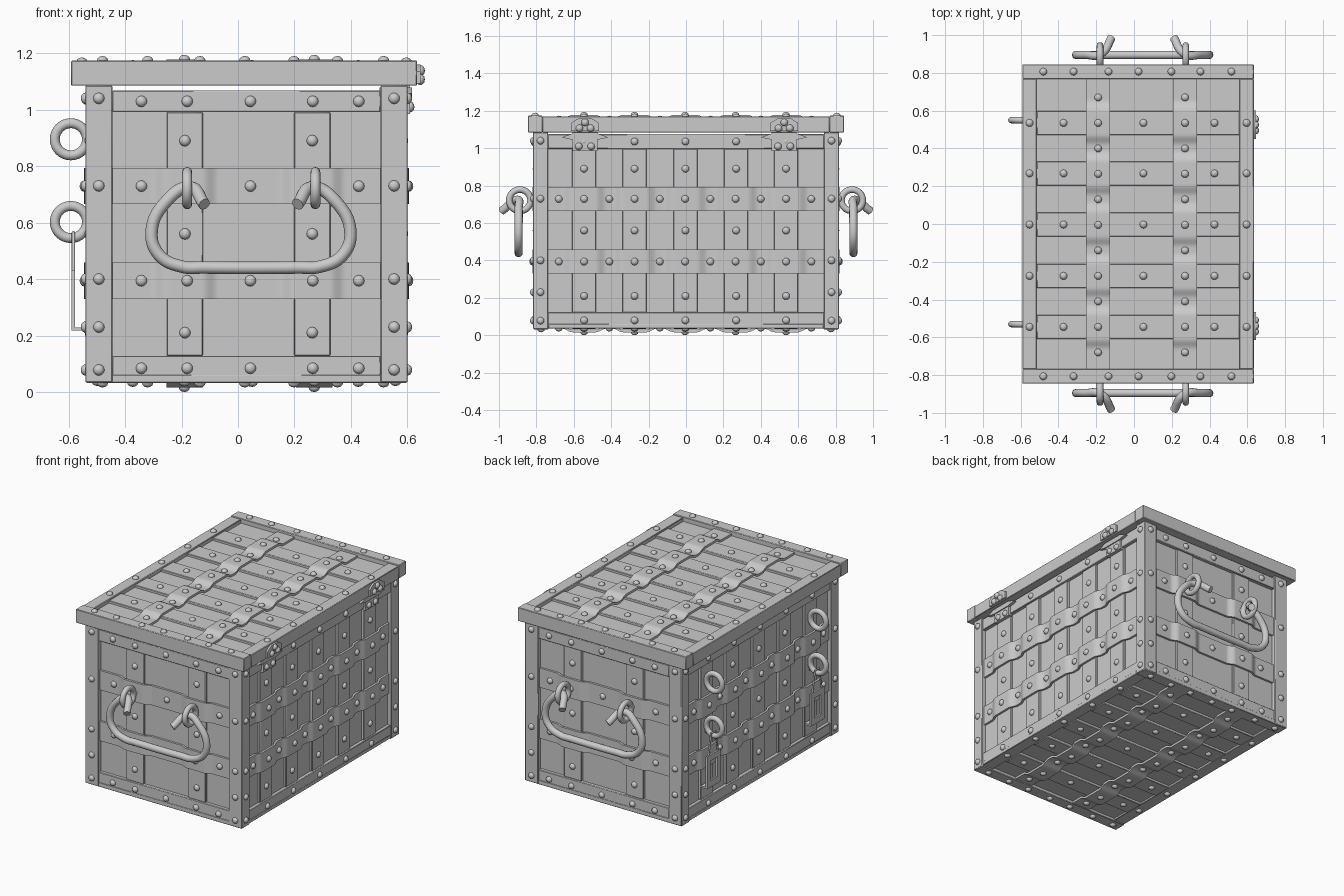
import bpy, bmesh, math
from mathutils import Matrix, Vector

if "Cube" in bpy.data.objects:
    bpy.data.objects.remove(bpy.data.objects["Cube"])

X, Y, Z = Vector((1, 0, 0)), Vector((0, 1, 0)), Vector((0, 0, 1))


def frame(u, v, n, origin):
    """Local wall frame: u along, v across, n outward."""
    m = Matrix((u, v, n)).transposed().to_4x4()
    m.translation = origin
    return m


def finish(name, bm, m=Matrix(), bevel=0.0):
    bmesh.ops.transform(bm, matrix=m, verts=bm.verts)
    bmesh.ops.recalc_face_normals(bm, faces=bm.faces)
    me = bpy.data.meshes.new(name)
    bm.to_mesh(me)
    bm.free()
    ob = bpy.data.objects.new(name, me)
    bpy.context.collection.objects.link(ob)
    if bevel:
        mod = ob.modifiers.new("edge", 'BEVEL')
        mod.width, mod.segments = bevel, 1
    return ob


def box(bm, u0, u1, v0, v1, n0, n1):
    m = Matrix.Translation(((u0 + u1) / 2, (v0 + v1) / 2, (n0 + n1) / 2))
    bmesh.ops.create_cube(bm, size=1, matrix=m @ Matrix.Diagonal((u1 - u0, v1 - v0, n1 - n0, 1)))


def rivet(bm, u, v, n):
    m = Matrix.Translation((u, v, n)) @ Matrix.Diagonal((0.02, 0.02, 0.016, 1))
    bmesh.ops.create_uvsphere(bm, u_segments=12, v_segments=6, radius=1, matrix=m)


def wall(name, m, u0, u1, v0, v1, ue, ve, straps, bands, bar_u, post_v,
         strap_v, band_u, depth=0.03, lo=0.0, hi=0.0, lift=0.0):
    """Panel, border frame, straps, wavy bands over the straps, and rivets."""
    w = 0.064
    a0, a1, b0, b1 = u0 + ue, u1 - ue, v0 + lo, v1 - hi

    def height(u):
        d = min(abs(u - s) for s in straps)
        t = max(0, min(1, (0.118 - d) / 0.055))
        return lift - 0.016 + 0.02 * t * t * (3 - 2 * t)

    panel = bmesh.new()
    box(panel, u0 + 0.02, u1 - 0.02, b0 + 0.01, b1 - 0.004, -0.05, lift - 0.03)
    finish(name + "_panel", panel, m)

    edge = bmesh.new()
    for p, q in ((u0, a0), (a1, u1)):
        box(edge, p, q, v0, v1, -depth, 0)
    for p, q in ((b0, v0 + ve), (v1 - ve, b1)):
        box(edge, a0, a1, p, q, -depth, -0.005)
    finish(name + "_border", edge, m, 0.003)

    bars = bmesh.new()
    for s in straps:
        box(bars, s - w, s + w, v0 + ve, v1 - ve, -0.035, lift - 0.014)
    finish(name + "_straps", bars, m, 0.003)

    wave = bmesh.new()
    steps = 120
    for b in bands:
        rings = []
        for i in range(steps + 1):
            u = a0 + (a1 - a0) * i / steps
            h = height(u)
            rings.append([wave.verts.new(c) for c in (
                (u, b - w, h), (u, b + w, h), (u, b + w, h - 0.014), (u, b - w, h - 0.014))])
        for r, s in zip(rings, rings[1:]):
            for k in range(4):
                j = (k + 1) % 4
                wave.faces.new((r[k], r[j], s[j], s[k]))
        wave.faces.new(rings[0])
        wave.faces.new(rings[-1])
    finish(name + "_bands", wave, m)

    dots = bmesh.new()
    for v in ((b0 + v0 + ve) / 2, (b1 + v1 - ve) / 2):
        for u in bar_u:
            rivet(dots, u, v, -0.005)
    for u in (u0 + ue / 2, u1 - ue / 2):
        for v in post_v:
            rivet(dots, u, v, 0)
    for s in straps:
        for v in strap_v:
            rivet(dots, s, v, lift - 0.014)
    for b in bands:
        for u in band_u:
            rivet(dots, u, b, height(u))
    finish(name + "_rivets", dots, m)


long5 = [-0.545, -0.275, -0.003, 0.268, 0.535]
long11 = [-0.68 + 0.135 * i for i in range(11)]
short5 = [-0.342, -0.18, 0.044, 0.265, 0.428]
cross7 = [-0.48, -0.32, -0.135, 0.024, 0.198, 0.352, 0.516]
post5 = [0.078, 0.23, 0.40, 0.73, 1.04]
side_bands = [0.729, 0.394]
strap3 = [0.21, 0.56, 0.89]
top3 = [-0.373, 0.05, 0.426]

# End walls, long walls, lid and bottom
for name, s in (("front", -1), ("back", 1)):
    wall(name, frame(X, Z, Y * s, Y * s * 0.818), -0.541, 0.601, 0.034, 1.085, 0.096, 0.094,
         [-0.188, 0.263], side_bands, short5, post5, strap3, short5, lo=0.006, hi=0.017)
for name, s, px in (("left", -1, -0.541), ("right", 1, 0.601)):
    wall(name, frame(Y, Z, X * s, X * px), -0.818, 0.818, 0.034, 1.085, 0.08, 0.088,
         long5, side_bands, long5, post5, strap3, long11, lo=0.003, hi=0.01)
wall("lid", frame(Y, X, Z, Z * 1.174), -0.845, 0.845, -0.591, 0.634, 0.077, 0.076,
     long5, [-0.19, 0.27], long5, cross7, top3, long11, depth=0.089)
wall("bottom", frame(Y, X, -Z, Z * 0.032), -0.815, 0.815, -0.538, 0.598, 0.08, 0.08,
     long5, [-0.19, 0.27], long5, cross7, top3, long11, lift=0.012)


def torus(name, centre, rot, major=0.057, minor=0.0175, seg=32, side=12):
    bm = bmesh.new()
    grid = []
    for i in range(seg):
        a = 2 * math.pi * i / seg
        grid.append([bm.verts.new(((major + minor * math.cos(t)) * math.cos(a),
                                   (major + minor * math.cos(t)) * math.sin(a),
                                   minor * math.sin(t)))
                     for t in [2 * math.pi * j / side for j in range(side)]])
    for i in range(seg):
        p, q = grid[i], grid[(i + 1) % seg]
        for j in range(side):
            k = (j + 1) % side
            bm.faces.new((p[j], p[k], q[k], q[j]))
    return finish(name, bm, Matrix.Translation(centre) @ rot)


def tube(name, pts, radius, handle='AUTO', closed=False):
    cu = bpy.data.curves.new(name, 'CURVE')
    cu.dimensions = '3D'
    cu.bevel_depth, cu.bevel_resolution, cu.resolution_u = radius, 4, 8
    cu.use_fill_caps = True
    sp = cu.splines.new('BEZIER')
    sp.bezier_points.add(len(pts) - 1)
    sp.use_cyclic_u = closed
    for bp, p in zip(sp.bezier_points, pts):
        bp.co = p
        bp.handle_left_type = bp.handle_right_type = handle
    ob = bpy.data.objects.new(name, cu)
    bpy.context.collection.objects.link(ob)
    return ob


# Carrying handles hanging in eye rings on both ends
half = [(0.165, 0.665, 0.985), (0.222, 0.725, 0.9), (0.30, 0.675, 0.895), (0.352, 0.57, 0.895),
        (0.325, 0.485, 0.895), (0.24, 0.443, 0.895), (0.17, 0.441, 0.895)]
for name, s in (("front", -1), ("back", 1)):
    path = [(0.046 - o, s * y, z) for o, z, y in half]
    path += [(0.046 + o, s * y, z) for o, z, y in reversed(half)]
    tube(name + "_handle", path, 0.022)
    for x in (-0.18, 0.274):
        torus(name + "_handle_ring", (x, s * 0.888, 0.722), Matrix.Rotation(math.pi / 2, 4, 'Y'))

# Lock rings and hanging hasps on the left wall
for y in (-0.53, 0.55):
    for z in (0.895, 0.602):
        torus("lock_ring", (-0.592, y, z), Matrix.Rotation(math.pi / 2, 4, 'X'))
    tube("hasp_loop", [(-0.583, y - 0.05, 0.42), (-0.583, y - 0.022, 0.565),
                       (-0.583, y + 0.022, 0.565), (-0.583, y + 0.05, 0.42)], 0.006, 'VECTOR')
    hasp = bmesh.new()
    for u0, u1, v0, v1 in ((-0.07, -0.035, 0.22, 0.43), (0.035, 0.07, 0.22, 0.43),
                           (-0.035, 0.035, 0.22, 0.26), (-0.035, 0.035, 0.39, 0.43)):
        box(hasp, u0, u1, v0, v1, 0, 0.012)
    box(hasp, -0.07, 0.07, 0.217, 0.228, -0.036, 0.012)
    finish("hasp_plate", hasp, frame(Y, Z, -X, (-0.577, y, 0)))

# Hinges on the right wall
outline = [(-0.125, 1.058), (-0.07, 1.046), (0.07, 1.046), (0.125, 1.058), (0.07, 1.078), (-0.07, 1.078)]
tab = [(-0.075, 1.092), (0.075, 1.092), (0.075, 1.135), (0.035, 1.16), (-0.035, 1.16), (-0.075, 1.135)]
for y in (-0.54, 0.525):
    hinge = bmesh.new()
    for shape, n0, n1 in ((outline, -0.1, 0.015), (tab, 0.03, 0.045)):
        face = hinge.faces.new([hinge.verts.new((u, v, n0)) for u, v in shape])
        new = bmesh.ops.extrude_face_region(hinge, geom=[face], use_keep_orig=True)["geom"]
        bmesh.ops.translate(hinge, vec=(0, 0, n1 - n0),
                            verts=[g for g in new if isinstance(g, bmesh.types.BMVert)])
    box(hinge, -0.067, 0.067, 0.985, 1.085, -0.02, 0.008)
    for u, v, n in ((0, 1.138, 0.045), (-0.03, 1.107, 0.045), (0.03, 1.107, 0.045),
                    (-0.033, 1.01, 0.008), (0.033, 1.01, 0.008)):
        rivet(hinge, u, v, n)
    finish("hinge", hinge, frame(Y, Z, X, (0.601, y, 0)))

# Tubes to meshes, smooth shading with sharp edges kept
bpy.ops.object.select_all(action='SELECT')
bpy.context.view_layer.objects.active = bpy.context.scene.objects["front_handle"]
bpy.ops.object.convert(target='MESH')
bpy.ops.object.select_all(action='SELECT')
bpy.ops.object.shade_smooth_by_angle(angle=math.radians(40))
